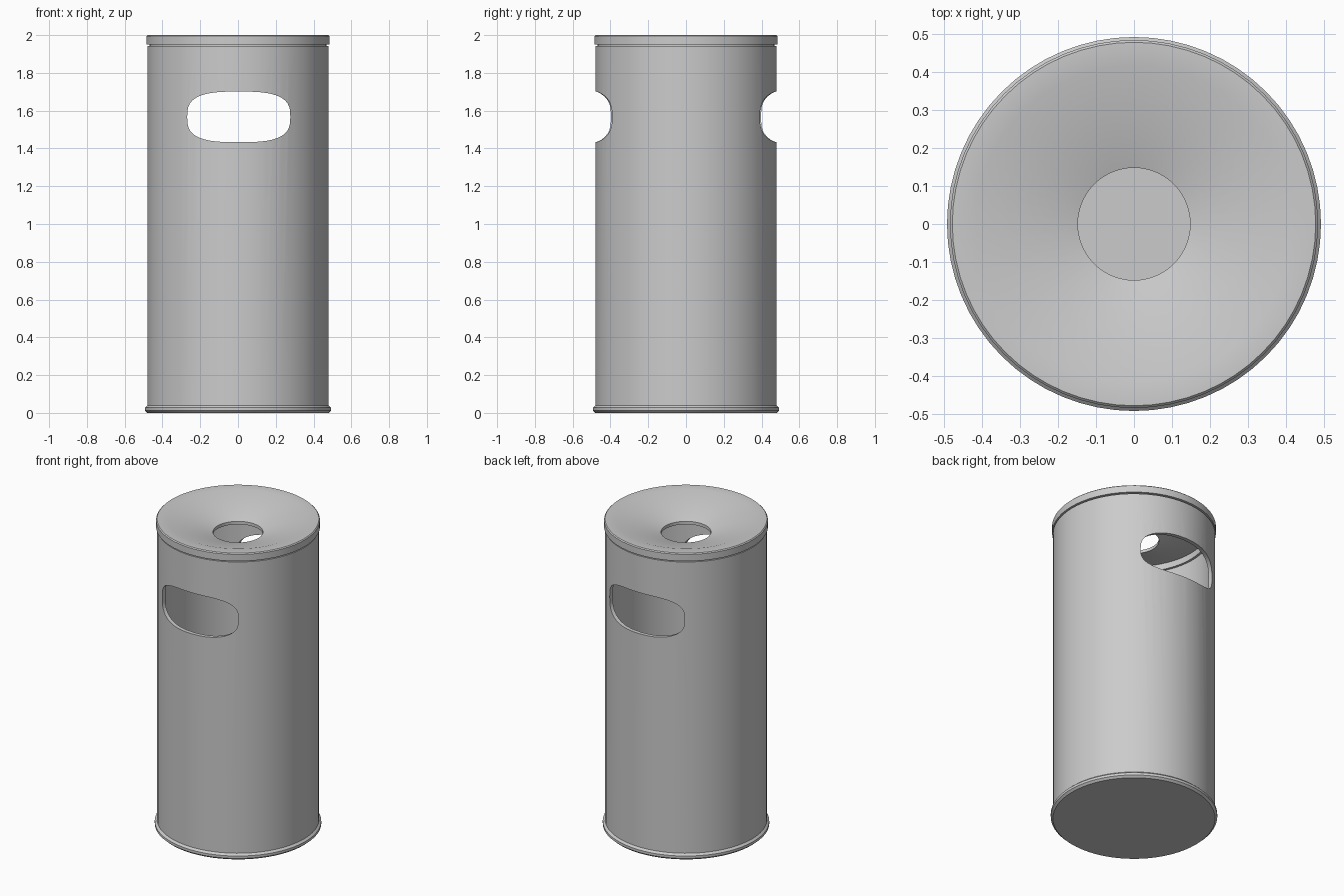
import bpy, bmesh, math

if "Cube" in bpy.data.objects:
    bpy.data.objects.remove(bpy.data.objects["Cube"])

SEGS = 64


def add_object(name, bm):
    bmesh.ops.recalc_face_normals(bm, faces=bm.faces)
    mesh = bpy.data.meshes.new(name)
    bm.to_mesh(mesh)
    bm.free()
    obj = bpy.data.objects.new(name, mesh)
    bpy.context.collection.objects.link(obj)
    return obj


def lathe(name, profile):
    """Revolve a closed (radius, z) profile around z; radius 0 points merge at the axis."""
    bm = bmesh.new()
    verts = [bm.verts.new((r, 0, z)) for r, z in profile]
    edges = [bm.edges.new((verts[i - 1], v)) for i, v in enumerate(verts)
             if profile[i - 1][0] > 0 or profile[i][0] > 0]
    bmesh.ops.spin(bm, geom=verts + edges, cent=(0, 0, 0), axis=(0, 0, 1),
                   angle=math.tau, steps=SEGS)
    bmesh.ops.remove_doubles(bm, verts=bm.verts, dist=0.0001)
    return add_object(name, bm)


def smooth(obj):
    bpy.ops.object.select_all(action='DESELECT')
    obj.select_set(True)
    bpy.context.view_layer.objects.active = obj
    bpy.ops.object.shade_smooth_by_angle(angle=math.radians(30))


# Base plate with a slightly flared rim
base = lathe("base_plate", [(0, 0), (0.48, 0), (0.493, 0.012), (0.493, 0.028),
                            (0.48, 0.04), (0, 0.04)])

# Hollow body wall
body = lathe("body_wall", [(0.48, 0.03), (0.48, 1.942), (0.455, 1.942), (0.455, 0.03)])

# Lid: rim, recessed seam, and dished funnel with a central hole
lid = lathe("funnel_lid", [(0.468, 1.935), (0.468, 1.95), (0.485, 1.95), (0.485, 1.994),
                           (0.479, 2.0), (0.417, 2.0), (0.148, 1.915), (0.148, 1.895),
                           (0.41, 1.975), (0.44, 1.975), (0.44, 1.935)])

# Rounded slot cut through front and back
bm = bmesh.new()
ring = []
for i in range(48):
    a = math.tau * i / 48
    c, s = math.cos(a), math.sin(a)
    x = math.copysign(abs(c) ** (2 / 3), c) * 0.273
    z = math.copysign(abs(s) ** (2 / 3), s) * 0.134
    ring.append(bm.verts.new((0.004 + x, -0.7, 1.567 + z)))
face = bm.faces.new(ring)
ext = bmesh.ops.extrude_face_region(bm, geom=[face])
bmesh.ops.translate(bm, vec=(0, 1.4, 0),
                    verts=[g for g in ext["geom"] if isinstance(g, bmesh.types.BMVert)])
cutter = add_object("slot_cutter", bm)

cut = body.modifiers.new("slots", 'BOOLEAN')
cut.operation = 'DIFFERENCE'
cut.solver = 'EXACT'
cut.object = cutter
bpy.context.view_layer.objects.active = body
bpy.ops.object.modifier_apply(modifier=cut.name)
bpy.data.objects.remove(cutter)

for part in (base, body, lid):
    smooth(part)
